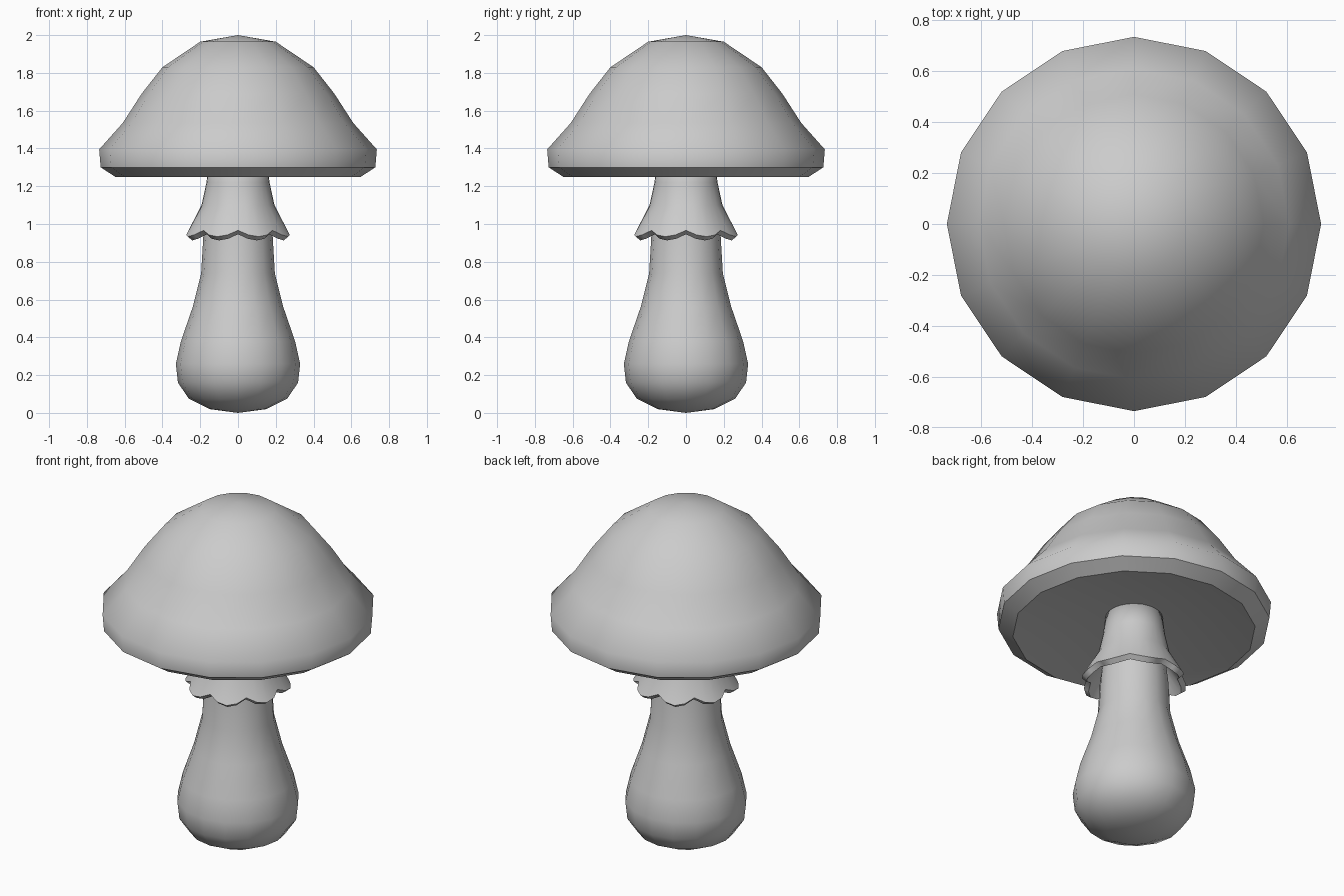
import bpy, bmesh, math

if "Cube" in bpy.data.objects:
    bpy.data.objects.remove(bpy.data.objects["Cube"])


def lathe(name, profile, sides, sharp=(), shape=None):
    """Revolve (radius, z) points; radius 0 makes a pole. shape(i, a, r, z) may adjust points."""
    bm = bmesh.new()
    rings = []
    for i, (r, z) in enumerate(profile):
        if r == 0:
            rings.append([bm.verts.new((0, 0, z))])
            continue
        ring = []
        for k in range(sides):
            a = 2 * math.pi * k / sides
            rr, zz = shape(i, a, r, z) if shape else (r, z)
            ring.append(bm.verts.new((rr * math.cos(a), rr * math.sin(a), zz)))
        rings.append(ring)
    for lo, hi in zip(rings, rings[1:]):
        for k in range(sides):
            n = (k + 1) % sides
            if len(lo) == 1:
                bm.faces.new((lo[0], hi[n], hi[k]))
            elif len(hi) == 1:
                bm.faces.new((lo[k], lo[n], hi[0]))
            else:
                bm.faces.new((lo[k], lo[n], hi[n], hi[k]))
    bmesh.ops.recalc_face_normals(bm, faces=bm.faces)
    for f in bm.faces:
        f.smooth = True
    for i in sharp:
        for k in range(sides):
            bm.edges.get((rings[i][k], rings[i][(k + 1) % sides])).smooth = False
    mesh = bpy.data.meshes.new(name)
    bm.to_mesh(mesh)
    bm.free()
    obj = bpy.data.objects.new(name, mesh)
    bpy.context.collection.objects.link(obj)
    return obj


# Cap: shallow conical underside, bevelled rim, domed top
lathe("cap", [(0, 1.36), (0.65, 1.25), (0.727, 1.30), (0.735, 1.395), (0.61, 1.535),
              (0.51, 1.69), (0.40, 1.83), (0.20, 1.965), (0, 2.0)], 16, sharp=(1, 2))

# Stem with a bulbous foot
lathe("stem", [(0, 0), (0.15, 0.02), (0.26, 0.075), (0.318, 0.16), (0.329, 0.26),
               (0.302, 0.38), (0.24, 0.56), (0.195, 0.74), (0.184, 0.93),
               (0.165, 1.10), (0.14, 1.35), (0, 1.35)], 16, sharp=(10,))


# Skirt: hollow flared ring whose lower edge has eight scallops
def scallop(i, a, r, z):
    if i in (2, 3):
        s = abs(math.sin(4 * a))
        return r + 0.03 * s, z - 0.033 * s
    return r, z


lathe("skirt", [(0.15, 1.345), (0.172, 1.04), (0.232, 0.946), (0.258, 0.966),
                (0.193, 1.10), (0.167, 1.22), (0.152, 1.345), (0.15, 1.345)],
      32, sharp=(2, 3), shape=scallop)
